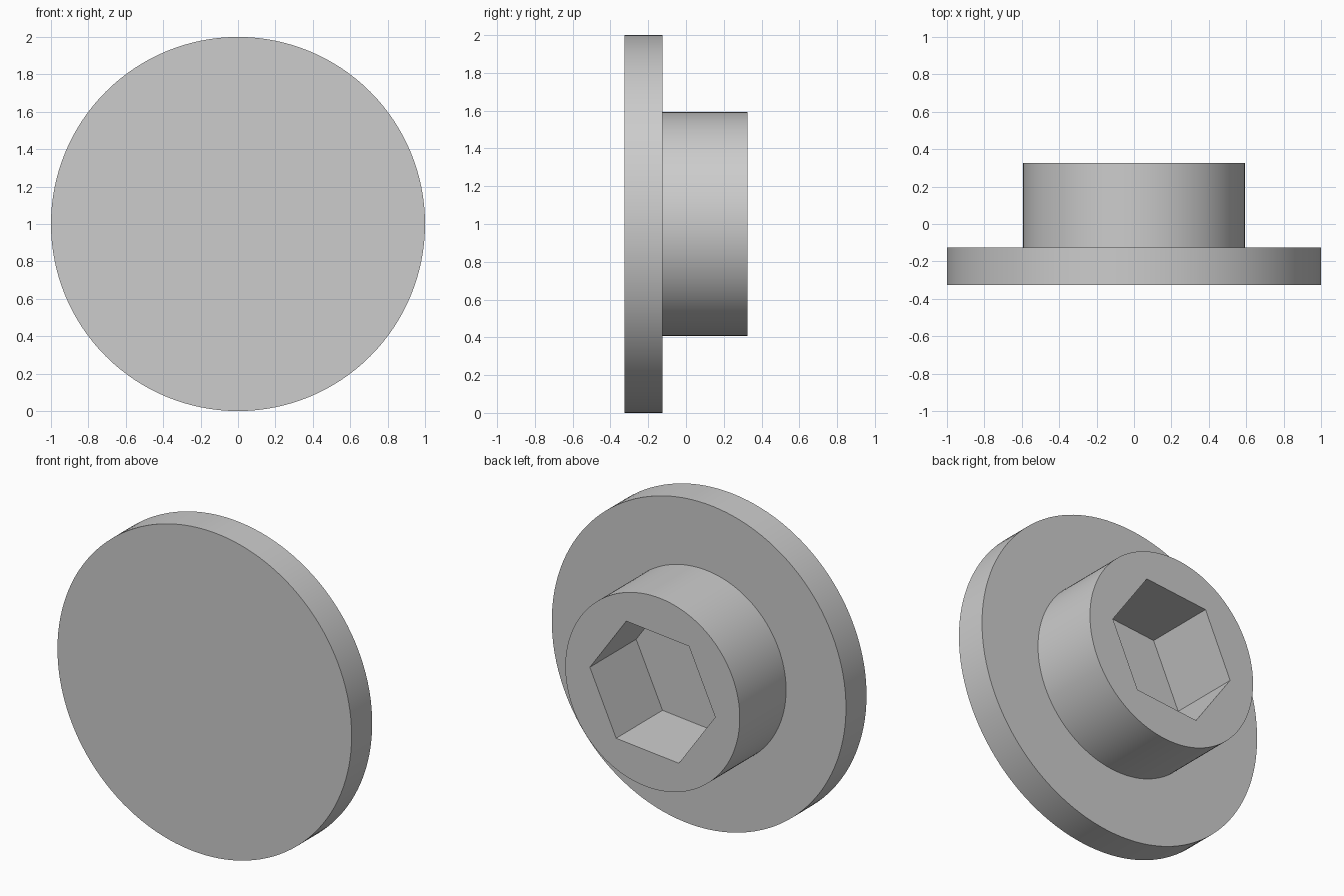
import bpy
from math import radians

cube = bpy.data.objects.get("Cube")
if cube:
    bpy.data.objects.remove(cube, do_unlink=True)

grey = bpy.data.materials.new("light_grey")
grey.use_nodes = True
colour = (0.604, 0.604, 0.604, 1)
grey.diffuse_color = colour
for node in grey.node_tree.nodes:
    if node.type == 'BSDF_PRINCIPLED':
        node.inputs["Base Color"].default_value = colour


def disc(name, radius, y_front, y_back, sides, turn=0):
    """Cylinder or prism lying along y, centred on z = 1."""
    bpy.ops.mesh.primitive_cylinder_add(
        vertices=sides, radius=radius, depth=y_back - y_front,
        location=(0, (y_front + y_back) / 2, 1),
        rotation=(radians(90), radians(turn), 0))
    ob = bpy.context.object
    ob.name = name
    ob.data.materials.append(grey)
    return ob


# Wide flange and round boss behind it
flange = disc("flange", 1, -0.325, -0.125, 128)
boss = disc("boss", 0.593, -0.125, 0.325, 128)

# Hexagonal socket cut through the boss down to the flange
cutter = disc("socket_cutter", 0.428, -0.2, 0.4, 6, 24.7)
cutter.hide_render = True
cut = boss.modifiers.new("socket", 'BOOLEAN')
cut.operation = 'DIFFERENCE'
cut.solver = 'EXACT'
cut.object = cutter
bpy.context.view_layer.objects.active = boss
bpy.ops.object.modifier_apply(modifier=cut.name)
bpy.data.objects.remove(cutter, do_unlink=True)

# Smooth round walls with sharp rims
bpy.ops.object.select_all(action='DESELECT')
for ob in (flange, boss):
    ob.select_set(True)
bpy.context.view_layer.objects.active = boss
bpy.ops.object.shade_smooth_by_angle(angle=radians(30))
